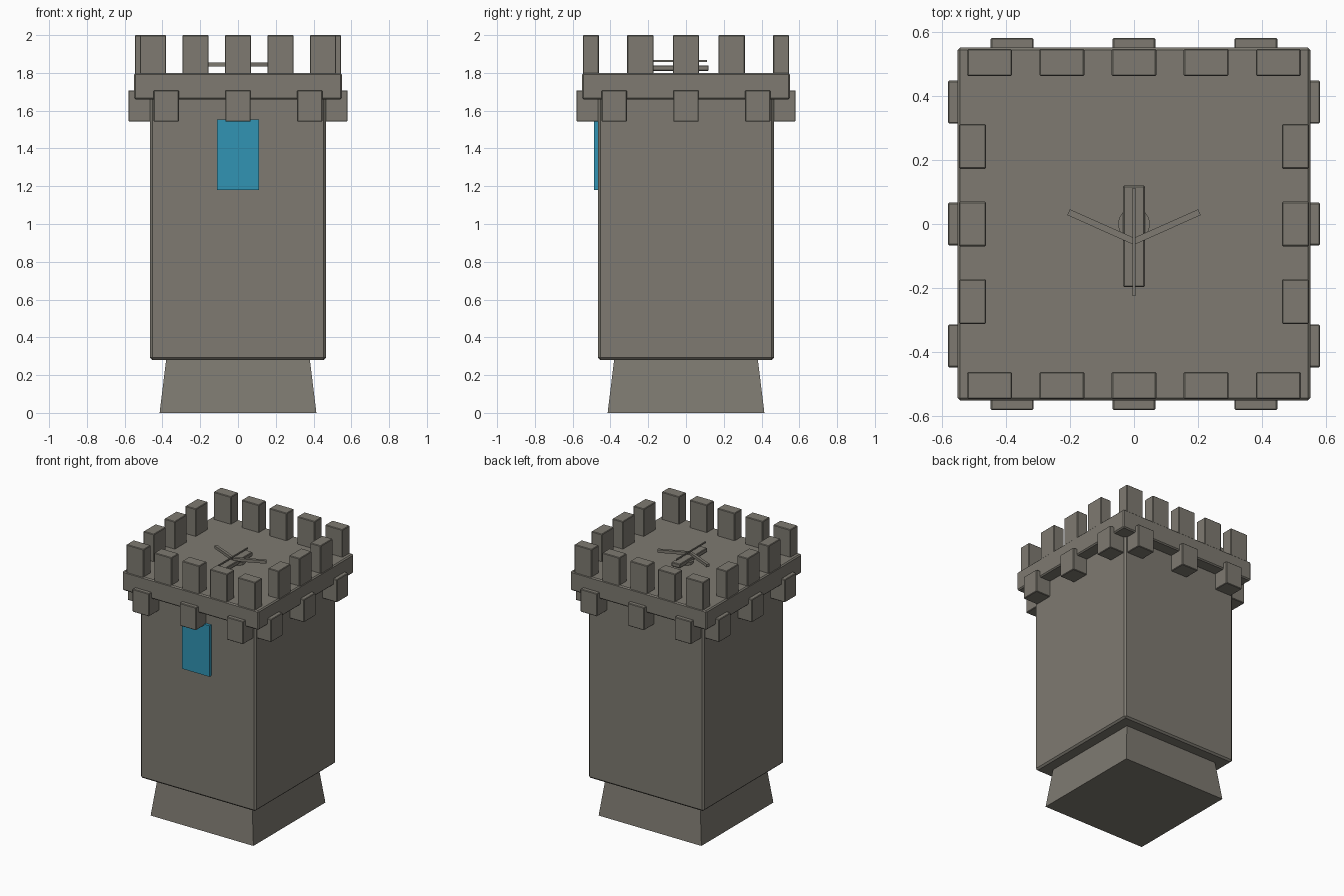
import bpy, bmesh, math
from mathutils import Matrix, Vector

if "Cube" in bpy.data.objects:
    bpy.data.objects.remove(bpy.data.objects["Cube"])


def srgb(r, g, b):
    f = lambda c: ((c / 255 + 0.055) / 1.055) ** 2.4
    return (f(r), f(g), f(b), 1)


def material(name, colour):
    m = bpy.data.materials.new(name)
    m.diffuse_color = colour
    m.use_nodes = True
    m.node_tree.nodes["Principled BSDF"].inputs["Base Color"].default_value = m.diffuse_color
    return m


STONE = material("stone", srgb(126, 122, 113))
GLASS = material("blue_glass", srgb(49, 148, 179))


def finish(name, bm, mat, bevel=0):
    mesh = bpy.data.meshes.new(name)
    bm.to_mesh(mesh)
    bm.free()
    mesh.materials.append(mat)
    ob = bpy.data.objects.new(name, mesh)
    bpy.context.collection.objects.link(ob)
    if bevel:
        mod = ob.modifiers.new("edge_bevel", 'BEVEL')
        mod.width = bevel
        mod.segments = 1
    return ob


def box(name, lo, hi, mat=STONE, bevel=0, angle=0, taper=1):
    """Box between two corners, optionally narrowed at the top or turned about z."""
    lo, hi = Vector(lo), Vector(hi)
    bm = bmesh.new()
    bmesh.ops.create_cube(bm, size=1)
    for v in bm.verts:
        if v.co.z > 0:
            v.co.x *= taper
            v.co.y *= taper
    size = hi - lo
    bmesh.ops.scale(bm, vec=size, verts=bm.verts)
    bmesh.ops.translate(bm, vec=(lo + hi) / 2, verts=bm.verts)
    bmesh.ops.rotate(bm, cent=(0, 0, 0), matrix=Matrix.Rotation(angle, 3, 'Z'), verts=bm.verts)
    return finish(name, bm, mat, bevel)


# Tower: tapered foot, shaft, overhanging platform
box("foot", (-0.415, -0.415, 0), (0.415, 0.415, 0.285), taper=0.38 / 0.415)
box("shaft", (-0.465, -0.465, 0.28), (0.465, 0.465, 1.67), bevel=0.012)
box("platform", (-0.55, -0.55, 1.66), (0.55, 0.55, 1.80), bevel=0.008)

# Window on the front
box("window", (-0.11, -0.486, 1.18), (0.11, -0.46, 1.552), GLASS)

# Corbels and battlements on all four sides
for side in range(4):
    turn = side * math.pi / 2
    for x in (-0.38, 0, 0.38):
        box("corbel", (x - 0.067, -0.58, 1.542), (x + 0.067, -0.455, 1.708), bevel=0.004, angle=turn)
    # front and back rows hold five merlons, the sides three
    for x in ((-0.45, -0.225, 0, 0.225, 0.45) if side % 2 == 0 else (-0.242, 0, 0.242)):
        box("merlon", (x - 0.07, -0.546, 1.79), (x + 0.07, -0.461, 2.0), bevel=0.004, angle=turn)

# Crossbow lying on the roof: pivot, stock, two limbs, bolt
bm = bmesh.new()
bmesh.ops.create_cone(bm, cap_ends=True, segments=16, radius1=0.05, radius2=0.05, depth=0.03,
                      matrix=Matrix.Translation((0, 0, 1.805)))
finish("crossbow_pivot", bm, STONE)
box("crossbow_stock", (-0.034, -0.197, 1.81), (0.034, 0.12, 1.84), bevel=0.004)
for s in (-1, 1):
    limb = box("crossbow_limb", (0 if s > 0 else -0.223, -0.01, 1.835),
               (0.223 if s > 0 else 0, 0.01, 1.856), angle=s * math.radians(24))
    limb.location = (0, -0.054, 0)
box("crossbow_bolt", (-0.004, -0.225, 1.858), (0.004, 0.112, 1.867))
